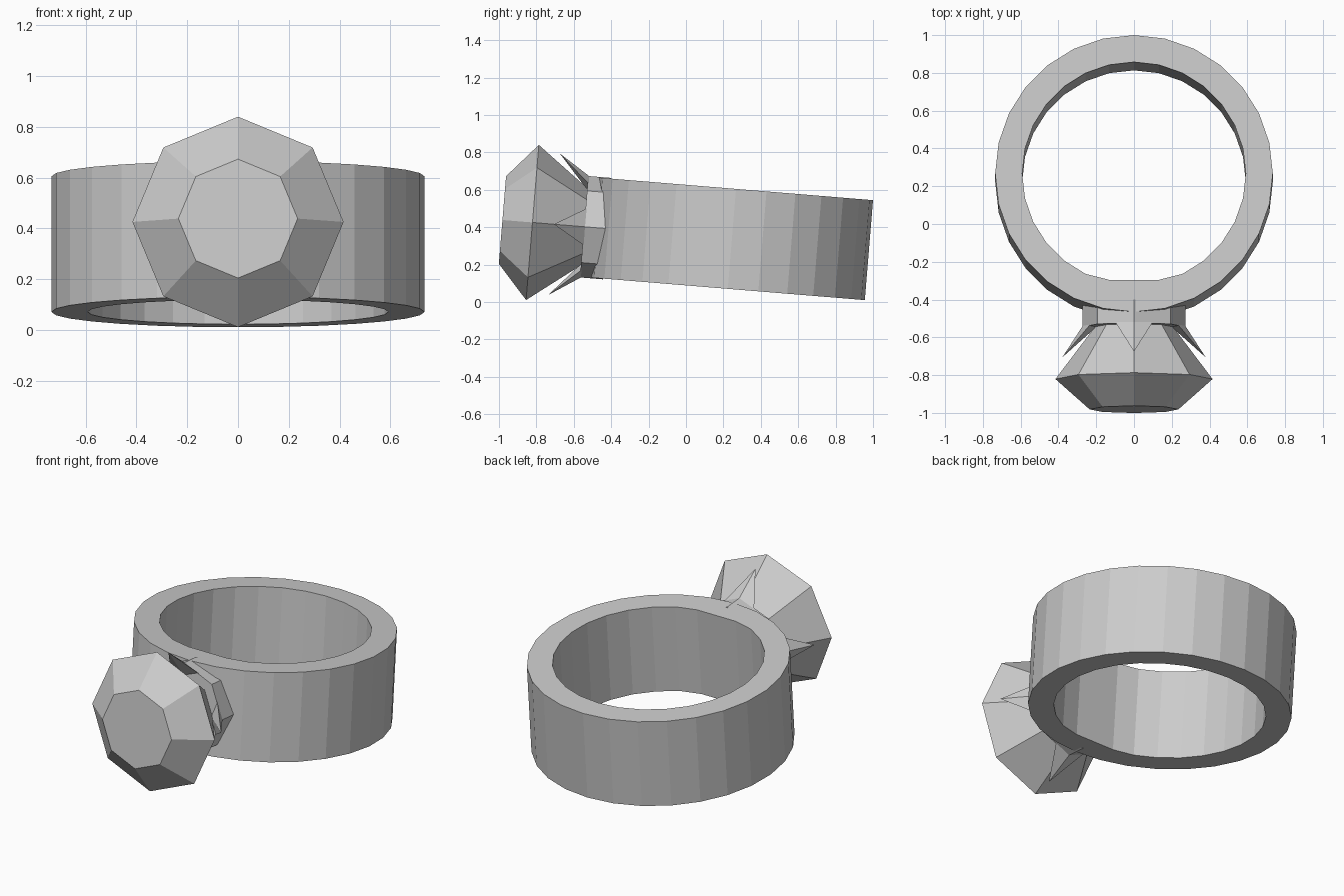
import bpy, bmesh, math
from mathutils import Matrix, Vector

if "Cube" in bpy.data.objects:
    bpy.data.objects.remove(bpy.data.objects["Cube"])

# Whole ring leans slightly; parts are built round the band centre
PLACE = Matrix.Translation((0, 0.2455, 0.338)) @ Matrix.Rotation(math.radians(-4.7), 4, 'X')

grey = bpy.data.materials.new("grey metal")
grey.diffuse_color = (0.6, 0.6, 0.6, 1)
grey.use_nodes = True
grey.node_tree.nodes["Principled BSDF"].inputs["Base Color"].default_value = grey.diffuse_color


def finish(name, bm):
    bmesh.ops.recalc_face_normals(bm, faces=bm.faces)
    bm.transform(PLACE)
    me = bpy.data.meshes.new(name)
    bm.to_mesh(me)
    bm.free()
    me.materials.append(grey)
    ob = bpy.data.objects.new(name, me)
    bpy.context.collection.objects.link(ob)
    return ob


def bridge(bm, a, b):
    n = len(a)
    for i in range(n):
        j = (i + 1) % n
        bm.faces.new((a[i], a[j], b[j], b[i]))


def octagon_stack(name, profile):
    """Eight-sided solid along y from (radius, y) pairs, capped at both ends."""
    bm = bmesh.new()
    rings = []
    for r, y in profile:
        rings.append([bm.verts.new((r * math.cos(k * math.pi / 4), y,
                                    r * math.sin(k * math.pi / 4))) for k in range(8)])
    for a, b in zip(rings, rings[1:]):
        bridge(bm, a, b)
    bm.faces.new(rings[0])
    bm.faces.new(rings[-1])
    return finish(name, bm)


# Band: wide ring, inside slightly flattened behind the gem
SIDES, HALF = 28, 0.268
bm = bmesh.new()
loops = []
for radius, z in ((0.735, -HALF), (0.735, HALF), (0.592, HALF), (0.592, -HALF)):
    loop = []
    for k in range(SIDES):
        t = 2 * math.pi * k / SIDES
        y = radius * math.sin(t)
        if radius < 0.7:
            y = max(y, -0.565)
        loop.append(bm.verts.new((radius * math.cos(t), y, z)))
    loops.append(loop)
for k in range(4):
    bridge(bm, loops[k], loops[(k + 1) % 4])
finish("band", bm)

# Collar behind the gem
octagon_stack("collar", [(0.272, -0.67), (0.272, -0.793)])

# Gem: table, girdle, pavilion running into the collar
octagon_stack("gem", [(0.235, -1.231), (0.416, -1.07), (0.205, -0.79), (0.15, -0.72)])

# Four pointed prongs flaring from the collar
bm = bmesh.new()
for k in range(4):
    turn = Matrix.Rotation(k * math.pi / 2, 4, 'Y')
    pts = [(0.27, -0.785, 0), (0.229, -0.785, 0.1), (0.19, -0.785, 0),
           (0.229, -0.785, -0.1), (0.38, -0.955, 0)]
    v = [bm.verts.new(turn @ Vector(p)) for p in pts]
    for i in range(4):
        bm.faces.new((v[i], v[(i + 1) % 4], v[4]))
    bm.faces.new(v[:4])
finish("prongs", bm)
